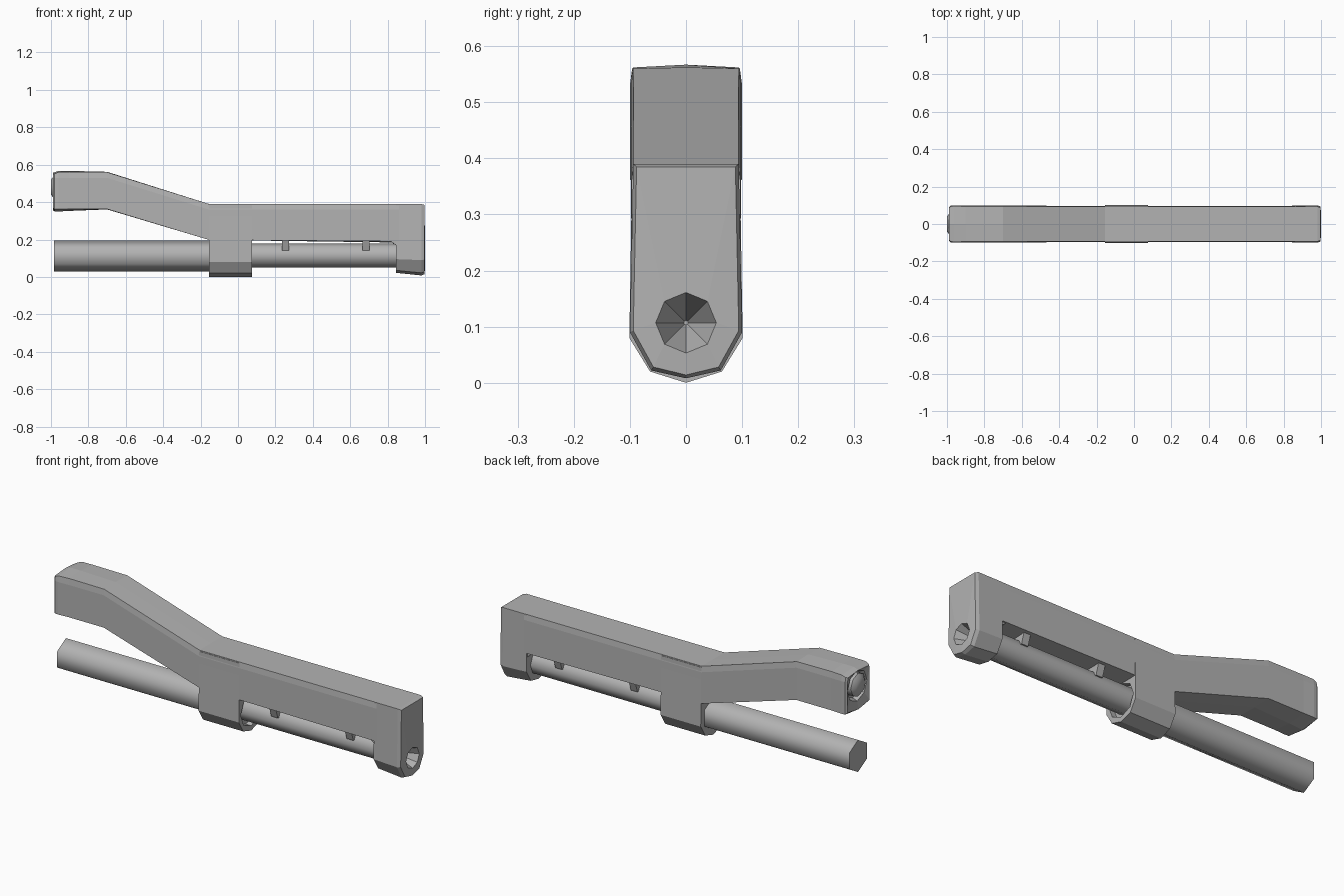
import bpy, bmesh, math

cube = bpy.data.objects.get("Cube")
if cube:
    bpy.data.objects.remove(cube, do_unlink=True)

grey = bpy.data.materials.new("plain grey")
grey.use_nodes = True
colour = (0.45, 0.45, 0.45, 1.0)
grey.diffuse_color = colour
grey.node_tree.nodes["Principled BSDF"].inputs["Base Color"].default_value = colour


def mirror(half):
    """Closed ring from (y, z) points running top centre to bottom centre."""
    return half + [(-y, z) for y, z in half[-2:0:-1]]


def circle(radius, z, sides=8):
    """Ring with its first point at the top."""
    return [(radius * math.sin(2 * math.pi * i / sides),
             z + radius * math.cos(2 * math.pi * i / sides)) for i in range(sides)]


def loft(name, sections, smooth=None):
    """Skin a list of (x, ring) sections and cap both ends."""
    bm = bmesh.new()
    rings = [[bm.verts.new((x, y, z)) for y, z in ring] for x, ring in sections]
    for a, b in zip(rings, rings[1:]):
        n = len(a)
        for i in range(n):
            j = (i + 1) % n
            bm.faces.new((a[i], a[j], b[j], b[i]))
    bm.faces.new(rings[0])
    bm.faces.new(rings[-1])
    bmesh.ops.remove_doubles(bm, verts=bm.verts, dist=0.0001)
    bmesh.ops.recalc_face_normals(bm, faces=bm.faces)
    mesh = bpy.data.meshes.new(name)
    bm.to_mesh(mesh)
    bm.free()
    mesh.materials.append(grey)
    obj = bpy.data.objects.new(name, mesh)
    bpy.context.collection.objects.link(obj)
    if smooth:
        bpy.ops.object.select_all(action='DESELECT')
        obj.select_set(True)
        bpy.context.view_layer.objects.active = obj
        bpy.ops.object.shade_smooth_by_angle(angle=math.radians(smooth))
    return obj


def beam(w, top, edge, shoulder, low, keel):
    return mirror([(0, top), (w * 0.96, edge), (w, shoulder), (w, low), (0, keel)])


# Bent upper body with a chamfered rear end and a round recess
loft("upper_body", [
    (-0.955, circle(0.07, 0.475)),
    (-0.980, circle(0.08, 0.475)),
    (-0.988, beam(0.090, 0.557, 0.550, 0.53, 0.37, 0.355)),
    (-0.980, beam(0.098, 0.560, 0.552, 0.53, 0.362, 0.350)),
    (-0.960, beam(0.100, 0.567, 0.560, 0.53, 0.362, 0.350)),
    (-0.900, beam(0.098, 0.567, 0.562, 0.53, 0.363, 0.353)),
    (-0.700, beam(0.098, 0.562, 0.560, 0.53, 0.363, 0.361)),
    (-0.155, beam(0.097, 0.390, 0.390, 0.36, 0.198, 0.198)),
    (0.860, beam(0.097, 0.390, 0.390, 0.36, 0.190, 0.184)),
])

# Rounded button in the rear recess
loft("rear_button", [
    (-0.950, circle(0.060, 0.480)),
    (-0.985, circle(0.060, 0.480)),
    (-1.000, circle(0.040, 0.480)),
], 50)


def block(w_top, top, w, side, w_low, low, keel):
    return mirror([(0, top), (w_top, top), (w, side), (w_low, low), (0, keel)])


# Front end block with a tapered bore
loft("front_block", [
    (0.845, block(0.094, 0.390, 0.098, 0.095, 0.062, 0.035, 0.022)),
    (0.980, block(0.094, 0.390, 0.100, 0.090, 0.062, 0.022, 0.008)),
    (0.997, block(0.088, 0.385, 0.094, 0.093, 0.058, 0.028, 0.014)),
    (1.000, circle(0.054, 0.107)),
    (0.880, circle(0.004, 0.107)),
])

# Small gusset where the block meets the body
loft("block_gusset", [
    (0.822, mirror([(0, 0.20), (0.09, 0.20), (0.09, 0.187), (0, 0.185)])),
    (0.850, mirror([(0, 0.20), (0.09, 0.20), (0.09, 0.165), (0, 0.165)])),
])

# Central collar, recessed around the front tube
collar = block(0.096, 0.385, 0.101, 0.080, 0.064, 0.020, 0.0)
loft("centre_collar", [
    (-0.155, collar),
    (0.075, collar),
    (0.075, circle(0.085, 0.110)),
    (0.045, circle(0.085, 0.110)),
])

# Lower tubes
loft("rear_tube", [(x, circle(0.083, 0.112, 6)) for x in (-0.985, -0.14)], 65)
loft("front_tube", [(x, circle(0.065, 0.115)) for x in (0.04, 0.86)], 50)

# Tapered brackets between the body and the front tube
bracket = mirror([(0, 0.20), (0.082, 0.20), (0.062, 0.14), (0, 0.14)])
for i, x in enumerate((0.253, 0.685)):
    loft("tube_bracket_%d" % (i + 1), [(x - 0.019, bracket), (x + 0.019, bracket)])
